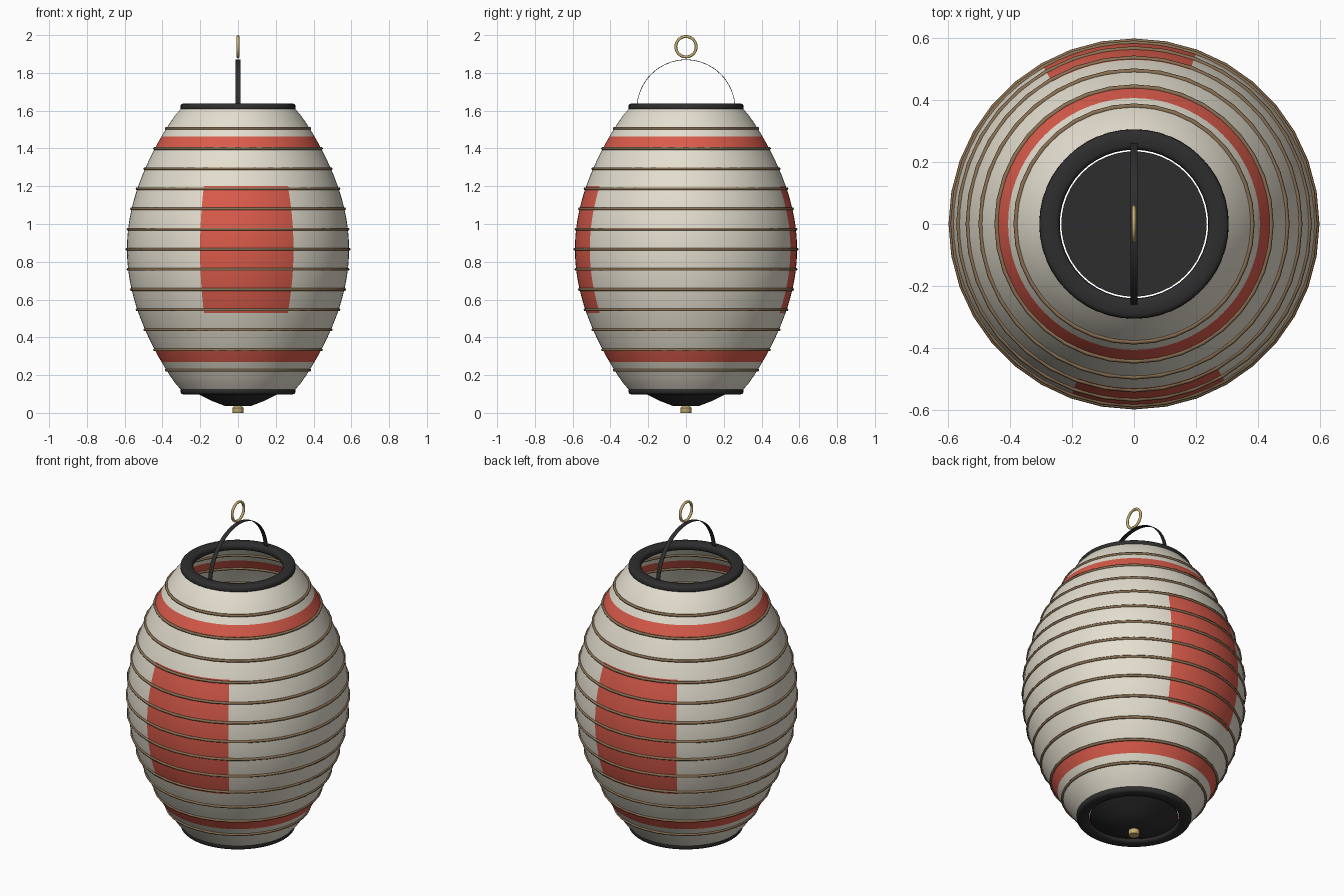
import bpy, bmesh, math

if "Cube" in bpy.data.objects:
    bpy.data.objects.remove(bpy.data.objects["Cube"])

Z0, Z1, SEG = 0.12, 1.613, 72
Z_MID = (Z0 + Z1) / 2


def material(name, rgb):
    m = bpy.data.materials.new(name)
    m.diffuse_color = (*rgb, 1)
    m.use_nodes = True
    m.node_tree.nodes["Principled BSDF"].inputs["Base Color"].default_value = m.diffuse_color
    return m


PAPER = material("cream paper", (0.77, 0.73, 0.62))
RED = material("red paint", (0.70, 0.105, 0.07))
BAMBOO = material("brown bamboo", (0.25, 0.16, 0.085))
BLACK = material("black lacquer", (0.027, 0.027, 0.028))
BRASS = material("brass", (0.56, 0.42, 0.16))


def radius(z):
    """Barrel outline of the paper body."""
    s = math.sin(math.pi * (z - Z0) / (Z1 - Z0))
    return 0.30 + 0.288 * max(s, 0.0) ** 0.86


def lathe(name, profile, mats, seg, closed=False, angle=40):
    """Spin (radius, z) points round the z axis."""
    bm = bmesh.new()
    rows = []
    for r, z in profile:
        if r < 1e-6:
            rows.append([bm.verts.new((0, 0, z))] * seg)
        else:
            rows.append([bm.verts.new((r * math.cos(math.tau * i / seg),
                                       r * math.sin(math.tau * i / seg), z))
                         for i in range(seg)])
    n = len(rows)
    for j in range(n if closed else n - 1):
        a, b = rows[j], rows[(j + 1) % n]
        for i in range(seg):
            k = (i + 1) % seg
            quad = list(dict.fromkeys((a[i], a[k], b[k], b[i])))
            bm.faces.new(quad)
    return finish(name, bm, mats, angle)


def finish(name, bm, mats, angle=40):
    me = bpy.data.meshes.new(name)
    bm.to_mesh(me)
    bm.free()
    ob = bpy.data.objects.new(name, me)
    bpy.context.collection.objects.link(ob)
    for m in mats:
        me.materials.append(m)
    bpy.ops.object.select_all(action='DESELECT')
    ob.select_set(True)
    bpy.context.view_layer.objects.active = ob
    bpy.ops.object.shade_smooth_by_angle(angle=math.radians(angle))
    return ob


def circle_profile(major, minor, z, n=8):
    return [(major + minor * math.cos(math.tau * i / n),
             z + minor * math.sin(math.tau * i / n)) for i in range(n)]


# Paper body, with rows placed exactly on the painted edges
edges = [0.27, 0.333, 0.53, 1.20, 1.40, 1.463]
heights = [Z0 + (Z1 - Z0) * i / 42 for i in range(43)]
heights = sorted([h for h in heights if min(abs(h - e) for e in edges) > 0.012] + edges)
body = lathe("paper_body", [(radius(z), z) for z in heights], [PAPER, RED], SEG)

# Painted bands and the front and back panels
for f in body.data.polygons:
    x, y, z = f.center
    a = math.degrees(math.atan2(y, x)) % 180      # front and back are half a turn apart
    band = 0.27 < z < 0.333 or 1.40 < z < 1.463
    panel = 0.53 < z < 1.20 and 70 < a < 120
    f.material_index = int(band or panel)

# Bamboo hoops
for i in range(1, 14):
    z = Z0 + (Z1 - Z0) * i / 14
    lathe(f"bamboo_hoop_{i}", circle_profile(radius(z) + 0.001, 0.008, z, 6), [BAMBOO], 36, True, 70)

# Top and bottom rims with rounded edges
for name, zc in (("top_rim", 1.617), ("bottom_rim", 0.119)):
    section = []
    for i in range(16):
        c, s = math.cos(math.tau * i / 16), math.sin(math.tau * i / 16)
        section.append((0.272 + 0.033 * math.copysign(abs(c) ** 0.65, c),
                        zc + 0.022 * math.copysign(abs(s) ** 0.65, s)))
    lathe(name, section, [BLACK], 48, True, 60)

# Shallow base cap, a hair narrower than the rim opening
lathe("base_cap", [(0, 0.036), (0.07, 0.037), (0.14, 0.064), (0.205, 0.097),
                   (0.234, 0.112), (0.234, 0.118), (0, 0.118)], [BLACK], 48)

# Brass knob under the base
lathe("base_knob", [(0, 0), (0.028, 0), (0.030, 0.003), (0.030, 0.027),
                    (0.026, 0.031), (0.018, 0.037), (0, 0.037)], [BRASS], 24)

# Thin arched handle strap
bm = bmesh.new()
loops = []
for i in range(33):
    a = math.pi * i / 32
    loops.append([bm.verts.new((x, r * math.cos(a), 1.61 + r * math.sin(a)))
                  for x, r in ((-0.012, 0.258), (0.012, 0.258), (0.012, 0.261), (-0.012, 0.261))])
for p, q in zip(loops, loops[1:]):
    for k in range(4):
        bm.faces.new((p[k], p[(k + 1) % 4], q[(k + 1) % 4], q[k]))
bm.faces.new(loops[0])
bm.faces.new(loops[-1][::-1])
bmesh.ops.recalc_face_normals(bm, faces=bm.faces)
finish("handle", bm, [BLACK])

# Brass hanging ring, standing upright across the handle
ring = lathe("hanging_ring", circle_profile(0.054, 0.0075, 0, 10), [BRASS], 32, True, 60)
ring.rotation_euler = (0, math.pi / 2, 0)
ring.location = (0, 0, 1.9385)

# Consistent outward faces on the solid parts
for ob in bpy.context.collection.objects:
    bm = bmesh.new()
    bm.from_mesh(ob.data)
    bmesh.ops.recalc_face_normals(bm, faces=bm.faces)
    bm.to_mesh(ob.data)
    bm.free()
